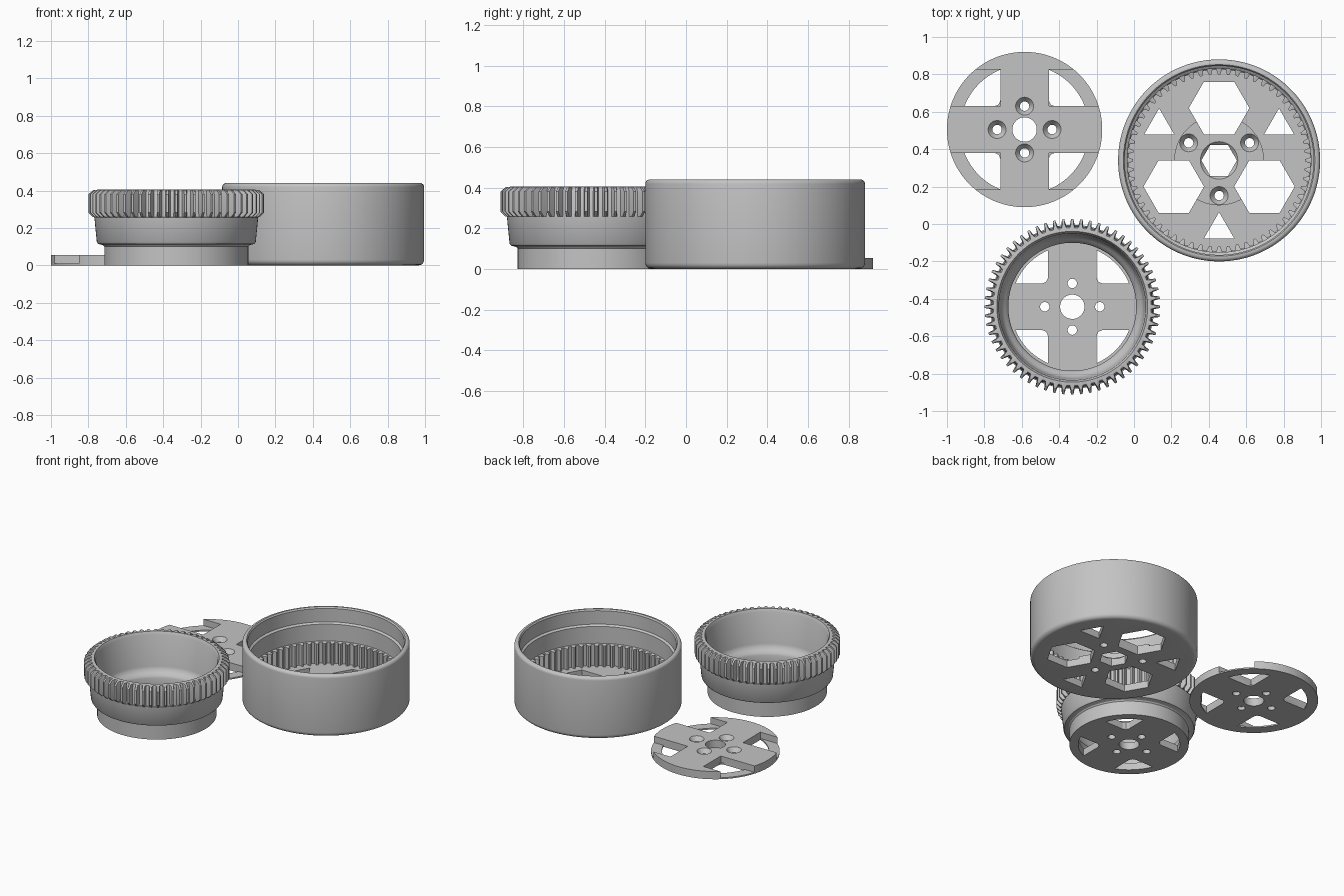
import bpy, bmesh, math

if "Cube" in bpy.data.objects:
    bpy.data.objects.remove(bpy.data.objects["Cube"])

grey = bpy.data.materials.new("plain_grey")
grey.diffuse_color = (0.55, 0.55, 0.55, 1)
grey.use_nodes = True
grey.node_tree.nodes["Principled BSDF"].inputs["Base Color"].default_value = grey.diffuse_color
TEETH = 60


def finish(name, bm, loc):
    bmesh.ops.recalc_face_normals(bm, faces=bm.faces[:])
    me = bpy.data.meshes.new(name)
    bm.to_mesh(me)
    bm.free()
    me.materials.append(grey)
    ob = bpy.data.objects.new(name, me)
    ob.location = loc
    bpy.context.collection.objects.link(ob)
    return ob


def ring_body(name, profile, loc):
    """Turn a closed (radius, z, tooth depth) profile around z; depth raises teeth."""
    bm = bmesh.new()
    step = 2 * math.pi / TEETH
    rows = []
    for k in range(TEETH):
        for frac, tip in ((-0.30, 0), (-0.13, 1), (0.13, 1), (0.30, 0)):
            a = math.pi / 2 + (k + frac) * step
            rows.append([bm.verts.new(((r + d * tip) * math.cos(a),
                                       (r + d * tip) * math.sin(a), z))
                         for r, z, d in profile])
    n = len(profile)
    for i, row in enumerate(rows):
        nxt = rows[(i + 1) % len(rows)]
        for j in range(n):
            bm.faces.new((row[j], nxt[j], nxt[(j + 1) % n], row[(j + 1) % n]))
    return finish(name, bm, loc)


def stack(poly, levels, loc):
    """Solid from a flat outline repeated at (z, scale) levels, used as a cutter."""
    bm = bmesh.new()
    rows = [[bm.verts.new((x * s, y * s, z)) for x, y in poly] for z, s in levels]
    n = len(poly)
    for a, b in zip(rows, rows[1:]):
        for i in range(n):
            bm.faces.new((a[i], a[(i + 1) % n], b[(i + 1) % n], b[i]))
    bm.faces.new(rows[0])
    bm.faces.new(rows[-1])
    ob = finish("cutter", bm, loc)
    ob.hide_render = True
    return ob


def cut(target, cutters):
    bpy.context.view_layer.objects.active = target
    for c in cutters:
        m = target.modifiers.new("cut", 'BOOLEAN')
        m.operation, m.solver, m.object = 'DIFFERENCE', 'EXACT', c
        bpy.ops.object.modifier_apply(modifier=m.name)
        bpy.data.objects.remove(c)


def smooth(ob):
    bpy.ops.object.select_all(action='DESELECT')
    ob.select_set(True)
    bpy.context.view_layer.objects.active = ob
    bpy.ops.object.shade_smooth_by_angle(angle=math.radians(30))


def ngon(n, start=0.0):
    return [(math.cos(start + 2 * math.pi * i / n),
             math.sin(start + 2 * math.pi * i / n)) for i in range(n)]


def arc(cx, cz, r, a0, a1, n=5):
    return [(cx + r * math.cos(math.radians(a0 + (a1 - a0) * i / n)),
             cz + r * math.sin(math.radians(a0 + (a1 - a0) * i / n)), 0)
            for i in range(n + 1)]


def at(c, x, y):
    return (c[0] + x, c[1] + y, 0)


def window(r):
    """Corner window outline: two straight arms, rounded inside, round outside."""
    x0, y0, f = 0.13, 0.125, 0.03
    pts = [(x0, y0 + f), (x0 + 0.009, y0 + 0.009), (x0 + f, y0)]
    a0, a1 = math.asin(y0 / r), math.acos(x0 / r)
    return pts + [(r * math.cos(a0 + (a1 - a0) * i / 12),
                   r * math.sin(a0 + (a1 - a0) * i / 12)) for i in range(13)]


def four_way(poly, levels, c):
    return [stack([(x * sx, y * sy) for x, y in poly], levels, c)
            for sx in (-1, 1) for sy in (-1, 1)]


def screw_holes(spots, c, top=None):
    levels = [(-0.1, 0.025), (0.1, 0.025)]
    if top:
        levels = [(-0.1, 0.025), (top - 0.03, 0.025), (top, 0.048), (top + 0.1, 0.048)]
    return [stack(ngon(32), levels, at(c, x, y)) for x, y in spots]


CROSS = [(0.147, 0), (-0.147, 0), (0, 0.125), (0, -0.125)]
THROUGH = [(-0.1, 1), (0.1, 1)]

# Flat cover disc with windows and notched rim
c = (-0.585, 0.505, 0)
disc = ring_body("cover_disc", [(0.065, 0, 0), (0.415, 0, 0),
                                (0.415, 0.055, 0), (0.065, 0.055, 0)], c)
notch = [(0.13, 0.125), (0.5, 0.125), (0.5, 0.32), (0.13, 0.32)]
cut(disc, four_way(window(0.345), THROUGH, c)
    + four_way(notch, [(0.01, 1), (0.1, 1)], c)
    + screw_holes(CROSS, c, 0.055))
smooth(disc)

# Cup with an outer toothed rim
c = (-0.33, -0.4425, 0)
cup = ring_body("toothed_cup", [
    (0.065, 0, 0), (0.385, 0, 0), (0.385, 0.10, 0), (0.392, 0.108, 0),
    (0.418, 0.115, 0), (0.425, 0.125, 0), (0.438, 0.257, 0),
    (0.432, 0.258, 0.014), (0.430, 0.282, 0.040), (0.430, 0.38, 0.040),
    (0.422, 0.402, 0.022), (0.415, 0.405, 0), (0.403, 0.405, 0),
    (0.392, 0.385, 0), (0.382, 0.165, 0), (0.376, 0.145, 0), (0.362, 0.128, 0),
    (0.348, 0.115, 0), (0.342, 0.10, 0), (0.342, 0.05, 0), (0.065, 0.05, 0)], c)
cut(cup, four_way(window(0.328), THROUGH, c) + screw_holes(CROSS, c))
smooth(cup)

# Drum housing with inner teeth, raised hub and pierced floor
c = (0.455, 0.34, 0)
drum = ring_body("drum_housing",
    [(0.06, 0, 0)] + arc(0.51, 0.03, 0.03, -90, 0) + arc(0.518, 0.418, 0.022, 0, 90) + [
    (0.512, 0.44, 0), (0.505, 0.43, 0), (0.505, 0.335, 0), (0.491, 0.325, 0),
    (0.491, 0.205, 0), (0.486, 0.20, -0.026), (0.486, 0.05, -0.026),
    (0.24, 0.05, 0), (0.24, 0.065, 0), (0.06, 0.065, 0)], c)


def polar(r, deg):
    return r * math.cos(math.radians(deg)), r * math.sin(math.radians(deg))


cutters = [stack(ngon(6), [(-0.1, 0.095), (0.2, 0.095)], c),
           stack(ngon(48), [(0.045, 0.08), (0.065, 0.1), (0.1, 0.1)], c)]
for deg in (30, 150, 270):
    cutters.append(stack(ngon(3, math.pi / 2), [(-0.1, 0.093), (0.15, 0.093)],
                         at(c, *polar(0.37, deg))))
    cutters.append(stack(ngon(6), [(-0.1, 0.162), (0.15, 0.162)],
                         at(c, *polar(0.28, deg + 60))))
cut(drum, cutters + screw_holes([polar(0.188, d) for d in (30, 150, 270)], c, 0.065))
smooth(drum)
